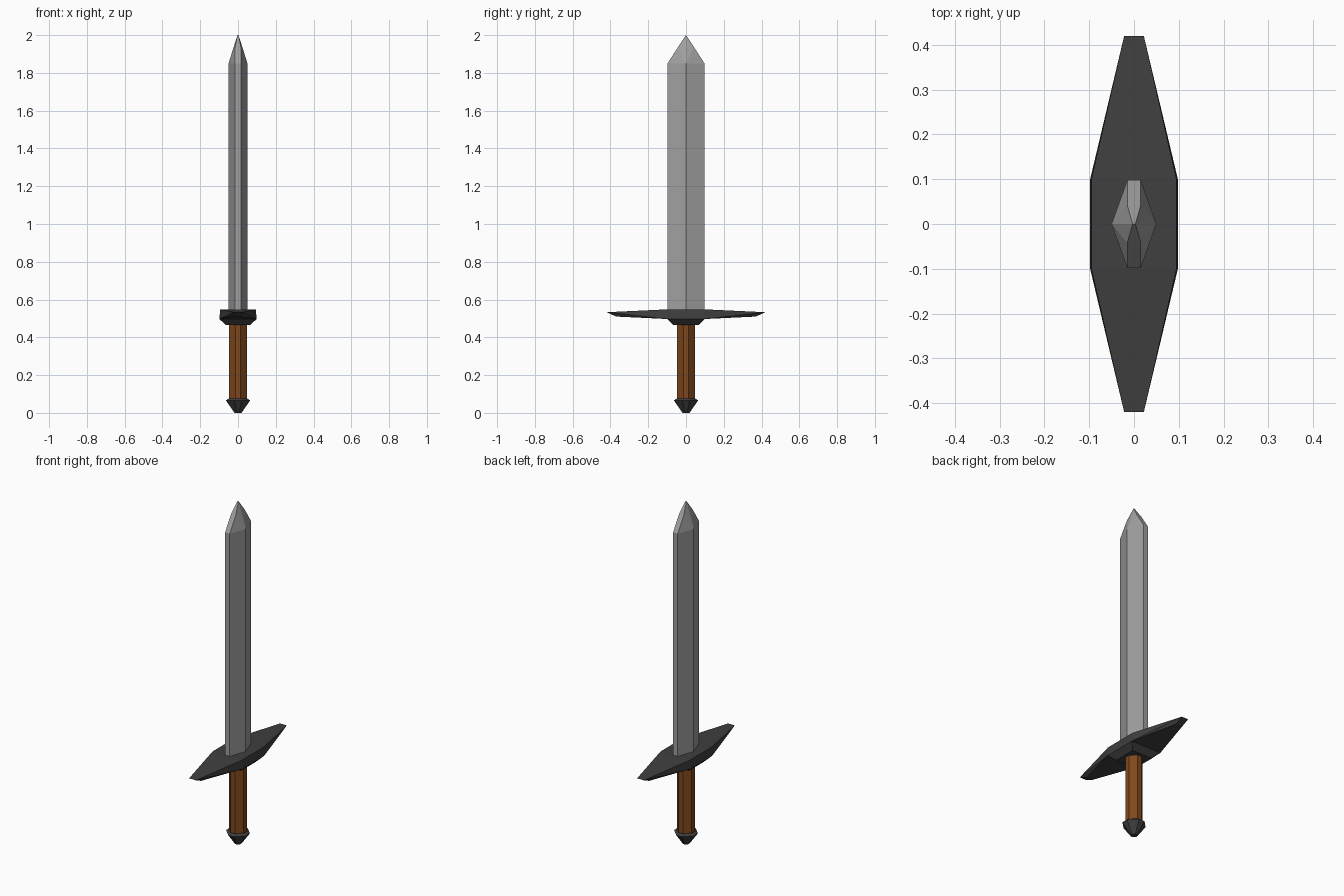
import bpy, bmesh

if "Cube" in bpy.data.objects:
    bpy.data.objects.remove(bpy.data.objects["Cube"])


def material(name, rgb):
    mat = bpy.data.materials.new(name)
    mat.diffuse_color = (*rgb, 1)
    mat.use_nodes = True
    mat.node_tree.nodes["Principled BSDF"].inputs["Base Color"].default_value = mat.diffuse_color
    return mat


def finish(name, bm, mat):
    bmesh.ops.recalc_face_normals(bm, faces=bm.faces)
    mesh = bpy.data.meshes.new(name)
    bm.to_mesh(mesh)
    bm.free()
    mesh.materials.append(mat)
    obj = bpy.data.objects.new(name, mesh)
    bpy.context.collection.objects.link(obj)
    return obj


def mirrored_hull(name, points, mat):
    """Convex solid from one quadrant of corners mirrored in x and y."""
    bm = bmesh.new()
    corners = {(sx * x, sy * y, z) for x, y, z in points
               for sx in (-1, 1) for sy in (-1, 1)}
    for co in sorted(corners):
        bm.verts.new(co)
    bmesh.ops.remove_doubles(bm, verts=bm.verts, dist=1e-5)
    bmesh.ops.convex_hull(bm, input=bm.verts)
    bmesh.ops.dissolve_limit(bm, angle_limit=0.01, verts=bm.verts, edges=bm.edges)
    return finish(name, bm, mat)


def loft(name, section, levels, mat):
    """Stack scaled copies of a section at (z, scale) levels and cap the ends."""
    bm = bmesh.new()
    rings = [[bm.verts.new((x * s, y * s, z)) for x, y in section] for z, s in levels]
    n = len(section)
    for low, high in zip(rings, rings[1:]):
        for i in range(n):
            j = (i + 1) % n
            bm.faces.new((low[i], low[j], high[j], high[i]))
    bm.faces.new(rings[0])
    bm.faces.new(rings[-1])
    return finish(name, bm, mat)


steel = material("steel", (0.35, 0.35, 0.35))
iron = material("dark_iron", (0.05, 0.05, 0.05))
wood = material("wood", (0.21, 0.065, 0.012))

# Blade: long hexagonal bar with a faceted point
mirrored_hull("blade", [(0.05, 0, 0.53), (0.015, 0.098, 0.53),
                        (0.05, 0, 1.85), (0.015, 0.098, 1.85),
                        (0.015, 0.042, 1.937), (0.003, 0, 2.0)], steel)

# Crossguard: tapered diamond plate
mirrored_hull("crossguard", [(0.095, 0.1, 0.548), (0.022, 0.42, 0.533),
                             (0.098, 0.1, 0.497), (0.02, 0.37, 0.51)], iron)

# Collar under the guard
loft("guard_collar", [(0.098, 0.1), (-0.098, 0.1), (-0.098, -0.1), (0.098, -0.1)],
     [(0.466, 0.68), (0.497, 1.0)], iron)

# Grip and pommel share one eight-sided section
a, b = 0.047, 0.014
octagon = [(a, -b), (a, b), (b, a), (-b, a), (-a, b), (-a, -b), (-b, -a), (b, -a)]
loft("grip", octagon, [(0.06, 1.0), (0.48, 1.0)], wood)
loft("pommel", octagon, [(0.0, 0.4), (0.066, 1.36), (0.076, 1.06)], iron)
